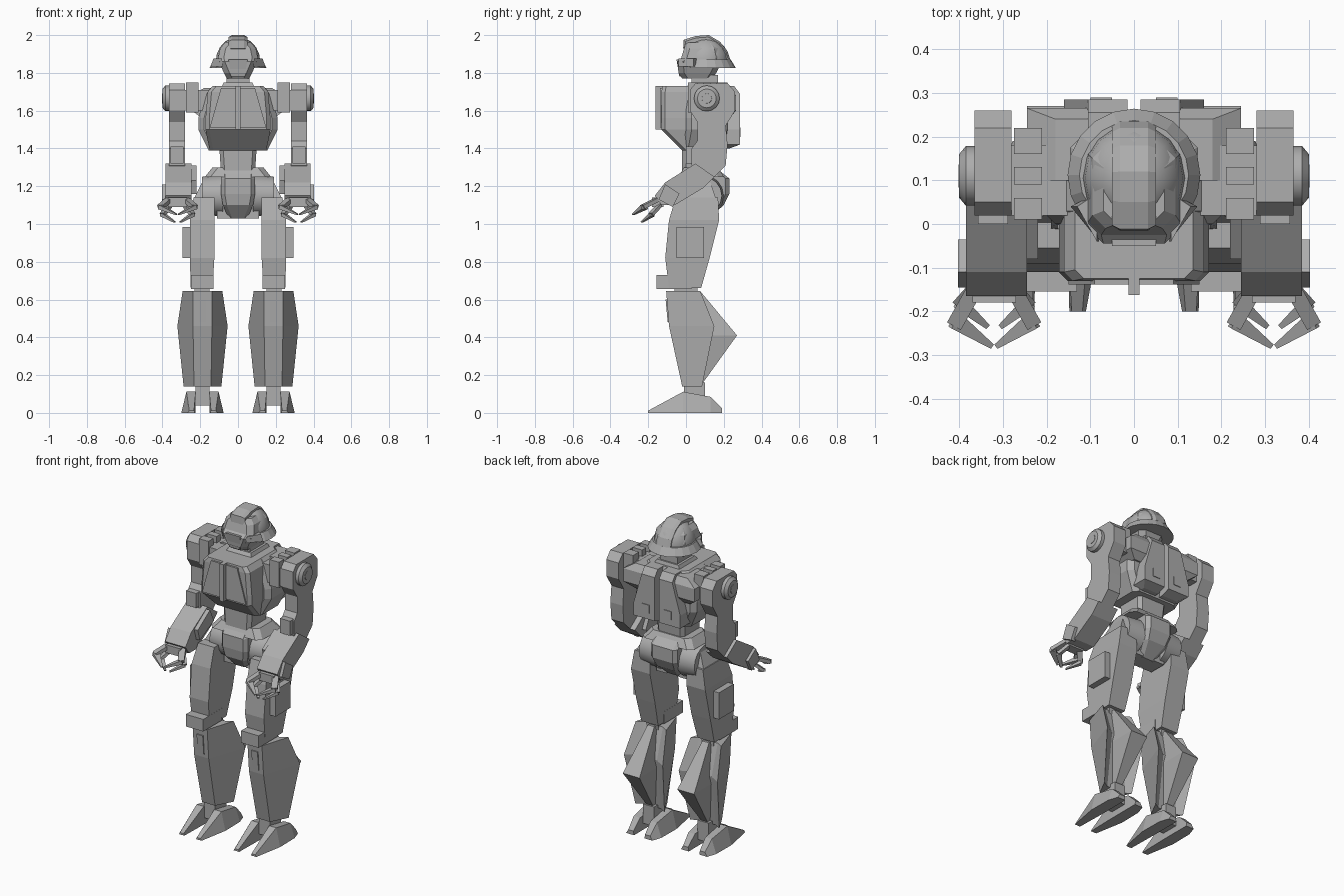
import bpy
import bmesh
import math
from mathutils import Vector, Matrix

default_cube = bpy.data.objects.get("Cube")
if default_cube:
    bpy.data.objects.remove(default_cube, do_unlink=True)

grey = bpy.data.materials.new("plain grey")
grey.use_nodes = True
grey.diffuse_color = (.42, .42, .42, 1)
grey.node_tree.nodes["Principled BSDF"].inputs["Base Color"].default_value = grey.diffuse_color


def finish(name, mesh_builder, mirrored=False, smooth=False):
    """Turn a bmesh into a named object, optionally mirrored across x."""
    bmesh.ops.recalc_face_normals(mesh_builder, faces=mesh_builder.faces)
    mesh = bpy.data.meshes.new(name)
    mesh_builder.to_mesh(mesh)
    mesh_builder.free()
    mesh.materials.append(grey)
    part = bpy.data.objects.new(name, mesh)
    bpy.context.collection.objects.link(part)
    if mirrored:
        part.modifiers.new("other side", "MIRROR")
    if smooth:
        bpy.ops.object.select_all(action="DESELECT")
        part.select_set(True)
        bpy.context.view_layer.objects.active = part
        bpy.ops.object.shade_smooth_by_angle(angle=math.radians(40))


def loft(name, rings, mirrored=False):
    """Skin a list of equal-length point rings and cap both ends."""
    builder = bmesh.new()
    loops = [[builder.verts.new(point) for point in ring] for ring in rings]
    for lower, upper in zip(loops, loops[1:]):
        for i in range(len(lower)):
            j = (i + 1) % len(lower)
            builder.faces.new((lower[i], lower[j], upper[j], upper[i]))
    builder.faces.new(loops[0][::-1])
    builder.faces.new(loops[-1])
    finish(name, builder, mirrored)


def block(name, sections, chamfer=0, mirrored=False):
    """Stack rectangles (height, left, right, front, back), corners cut by chamfer."""
    rings = []
    for z, left, right, front, back in sections:
        c = chamfer
        if c:
            outline = [(left + c, front), (right - c, front), (right, front + c), (right, back - c),
                       (right - c, back), (left + c, back), (left, back - c), (left, front + c)]
        else:
            outline = [(left, front), (right, front), (right, back), (left, back)]
        rings.append([(x, y, z) for x, y in outline])
    loft(name, rings, mirrored)


def centred(name, sections, chamfer=0):
    """Symmetric block from (height, half width, front, back)."""
    block(name, [(z, -w, w, front, back) for z, w, front, back in sections], chamfer)


def prism(name, left, right, profile):
    """Extrude a side profile of (y, z) points between two x positions, mirrored."""
    loft(name, [[(x, y, z) for y, z in profile] for x in (left, right)], True)


def box(name, left, right, front, back, bottom, top, mirrored=True):
    block(name, [(bottom, left, right, front, back), (top, left, right, front, back)],
          mirrored=mirrored)


def disc(name, left, right, y, z, radius, tip_radius, sides=16):
    """Mirrored cylinder or cone lying along x."""
    builder = bmesh.new()
    placing = Matrix.Translation(((left + right) / 2, y, z)) @ Matrix.Rotation(math.pi / 2, 4, "Y")
    bmesh.ops.create_cone(builder, cap_ends=True, segments=sides, radius1=radius,
                          radius2=tip_radius, depth=right - left, matrix=placing)
    finish(name, builder, True, True)


def bar(name, start, end, start_size, end_size):
    """Mirrored tapered finger segment between two points."""
    builder = bmesh.new()
    direction = (Vector(end) - Vector(start)).normalized()
    across = direction.cross(Vector((0, 0, 1))).normalized()
    upward = across.cross(direction)
    for centre, size in ((start, start_size), (end, end_size)):
        for a in (-size, size):
            for b in (-size, size):
                builder.verts.new(Vector(centre) + across * a + upward * b * .6)
    bmesh.ops.convex_hull(builder, input=builder.verts)
    finish(name, builder, True)


def keep_side(builder, point, normal):
    """Cut away everything behind the plane and close the hole."""
    geometry = builder.verts[:] + builder.edges[:] + builder.faces[:]
    cut = bmesh.ops.bisect_plane(builder, geom=geometry, plane_co=point, plane_no=normal,
                                 clear_inner=True)
    edges = [e for e in cut["geom_cut"] if isinstance(e, bmesh.types.BMEdge)]
    bmesh.ops.holes_fill(builder, edges=edges)


# Head: helmet dome, brim, crest, face and neck
dome = bmesh.new()
bmesh.ops.create_uvsphere(dome, u_segments=16, v_segments=10, radius=1,
                          matrix=Matrix.Translation((0, .105, 1.86)) @ Matrix.Diagonal((.118, .125, .13, 1)))
keep_side(dome, (0, 0, 1.85), (0, 0, 1))
finish("helmet_dome", dome, smooth=True)
brim = bmesh.new()
bmesh.ops.create_cone(brim, cap_ends=True, segments=20, radius1=.152, radius2=.125, depth=.045,
                      matrix=Matrix.Translation((0, .112, 1.848)))
keep_side(brim, (0, .02, 1.85), (0, 1, 0))
finish("helmet_brim", brim)
crest_profile = [(-.015, 1.93), (-.012, 1.975), (.05, 1.995), (.12, 2), (.18, 1.965),
                 (.22, 1.915), (.235, 1.87), (.1, 1.87)]
loft("helmet_crest", [[(x, .1 + (y - .1) * size, 1.87 + (z - 1.87) * size) for y, z in crest_profile]
                      for x, size in ((-.05, .92), (-.032, 1), (.032, 1), (.05, .92))])
centred("face", [(1.77, .06, -.02, .14), (1.8, .075, -.04, .16), (1.86, .1, -.045, .19),
                 (1.88, .105, -.025, .19), (1.93, .095, -.01, .18), (1.96, .07, .0, .16)], .03)
centred("mouth_plate", [(1.78, .035, -.035, .02), (1.87, .05, -.05, .02)])
loft("visor_wing", [[(inner, -.04, z), (outer, .04, z), (inner, .07, z)]
                    for inner, outer, z in ((.08, .145, 1.835), (.085, .13, 1.875))], True)
box("neck", -.06, .06, .03, .17, 1.7, 1.79, False)
centred("collar", [(1.72, .09, .0, .19), (1.75, .075, .02, .18)])

# Chest: wide rear shell, narrower front with paired panels and a central rib
centred("chest_shell", [(1.39, .155, -.02, .2), (1.5, .21, -.0, .22), (1.56, .21, -.0, .22),
                        (1.69, .175, -.0, .22), (1.73, .135, -.0, .2)], .03)
centred("chest_front", [(1.39, .15, -.02, .1), (1.5, .172, -.13, .1), (1.56, .172, -.13, .1),
                        (1.7, .16, -.13, .1), (1.73, .135, -.125, .1)], .02)
block("chest_panel", [(1.51, .013, .15, -.138, -.1), (1.72, .013, .09, -.138, -.1)], mirrored=True)
box("chest_rib", -.013, .013, -.162, -.1, 1.5, 1.73, False)

# Back pack: tapered plates with small vents
block("pack_plate", [(1.4, .015, .12, .15, .23), (1.42, .015, .16, .15, .285),
                     (1.5, .015, .16, .15, .285), (1.69, .015, .105, .15, .285),
                     (1.73, .015, .105, .15, .255)], mirrored=True)
block("pack_side", [(1.56, .1, .19, .1, .23), (1.6, .1, .245, .1, .265),
                    (1.68, .1, .245, .1, .265), (1.72, .1, .18, .1, .24)], mirrored=True)
box("pack_vent", .05, .1, .27, .289, 1.46, 1.51)

# Shoulders
box("shoulder_axle", .1, .29, .02, .18, 1.6, 1.71)
for low, high in ((.01, .06), (.09, .13), (.16, .22)):
    box("shoulder_rib", .21, .275, low, high, 1.59, 1.75)
prism("upper_arm", .28, .365, [(.02, 1.6), (.02, 1.71), (.05, 1.745), (.22, 1.745), (.26, 1.7), (.26, 1.6),
                               (.21, 1.52), (.22, 1.42), (.21, 1.31), (.14, 1.24), (.08, 1.25),
                               (.03, 1.31), (.03, 1.4), (.06, 1.44), (.06, 1.54)])
disc("shoulder_hub", .365, .385, .11, 1.665, .068, .068)
disc("shoulder_hub_rim", .385, .4, .11, 1.665, .068, .05)
disc("shoulder_bolt", .39, .402, .11, 1.665, .03, .026, 12)
box("elbow_guard", .288, .357, .0, .1, 1.32, 1.41)

# Forearms, wrists and clawed hands
prism("forearm", .245, .385, [(.05, 1.32), (-.11, 1.22), (-.165, 1.15), (-.13, 1.1),
                              (-.06, 1.1), (.09, 1.19), (.15, 1.25)])
prism("forearm_flange", .22, .26, [(.04, 1.31), (-.08, 1.23), (-.06, 1.16), (.08, 1.23)])
prism("wrist_plate", .375, .403, [(-.11, 1.21), (-.145, 1.13), (-.07, 1.09), (-.035, 1.16)])
box("palm", .27, .37, -.18, -.12, 1.09, 1.14)
for outward in (-1, 1):
    def hand_point(offset, y, z):
        return (.32 + outward * offset, y, z)
    bar("upper_knuckle", hand_point(.045, -.15, 1.13), hand_point(.09, -.23, 1.09), .018, .018)
    bar("upper_claw", hand_point(.09, -.22, 1.09), hand_point(.005, -.28, 1.05), .02, .006)
    bar("lower_knuckle", hand_point(.04, -.14, 1.1), hand_point(.08, -.185, 1.05), .015, .015)
    bar("lower_claw", hand_point(.08, -.18, 1.05), hand_point(.015, -.235, 1.01), .016, .006)

# Waist and pelvis
centred("abdomen", [(1.27, .09, -.02, .16), (1.42, .1, -.02, .17)], .02)
centred("waist_skirt", [(1.25, .175, -.04, .2), (1.3, .135, -.01, .17)], .03)
centred("pelvis", [(1.03, .05, .02, .12), (1.1, .08, -.04, .2), (1.16, .09, -.05, .23),
                   (1.24, .09, -.05, .23), (1.28, .09, -.02, .18)], .02)
disc("hip_joint", .08, .19, .09, 1.15, .11, .1)
box("hip_block", .04, .11, .02, .13, 1.03, 1.1)

# Thighs with outer pouches and knee guards
block("thigh", [(.66, .135, .25, -.09, .08), (.82, .125, .255, -.11, .125), (1.02, .125, .255, -.09, .175),
                (1.14, .125, .235, -.055, .17)], mirrored=True)
block("thigh_top", [(1.13, .125, .235, .0, .16), (1.22, .13, .19, .03, .13)], mirrored=True)
box("thigh_pouch", .24, .293, -.05, .095, .82, .985)
box("knee_guard", .13, .25, -.155, .03, .655, .73)
box("knee_joint", .15, .23, -.06, .06, .62, .68)

# Lower legs: faceted shells, hollowed behind, with a calf fin
middle = .188
shin_rings = []
for z, wide, narrow, front, side, back in ((.14, .1, .045, -.02, .085, .06), (.46, .133, .05, -.09, .15, .11),
                                           (.645, .105, .05, -.105, .075, .05)):
    half = [(narrow, front), (wide, side), (narrow * 1.3, back)]
    outline = half + [(-w, y) for w, y in reversed(half)]
    shin_rings.append([(middle + w, y, z) for w, y in outline])
loft("shin", shin_rings, True)
block("calf_fin", [(.16, .165, .21, .03, .09), (.41, .13, .245, .05, .27),
                   (.645, .165, .21, .02, .075)], mirrored=True)
block("shin_slot", [(.48, .167, .209, -.097, -.05), (.6, .167, .209, -.108, -.05)], mirrored=True)

# Ankles and split feet
box("ankle", .15, .225, -.01, .1, .04, .16)
for side in (-1, 1):
    toe = []
    for y, inner, outer, top_inner, top_outer, top in ((-.2, .04, .078, .045, .07, .012),
                                                       (-.015, .036, .112, .036, .085, .112),
                                                       (.13, .036, .11, .036, .08, .085),
                                                       (.19, .036, .09, .04, .075, .025)):
        outline = ((inner, 0), (outer, 0), (top_outer, top), (top_inner, top))
        toe.append([(middle + side * w, y, z) for w, z in outline])
    loft("inner_toe" if side < 0 else "outer_toe", toe, True)
